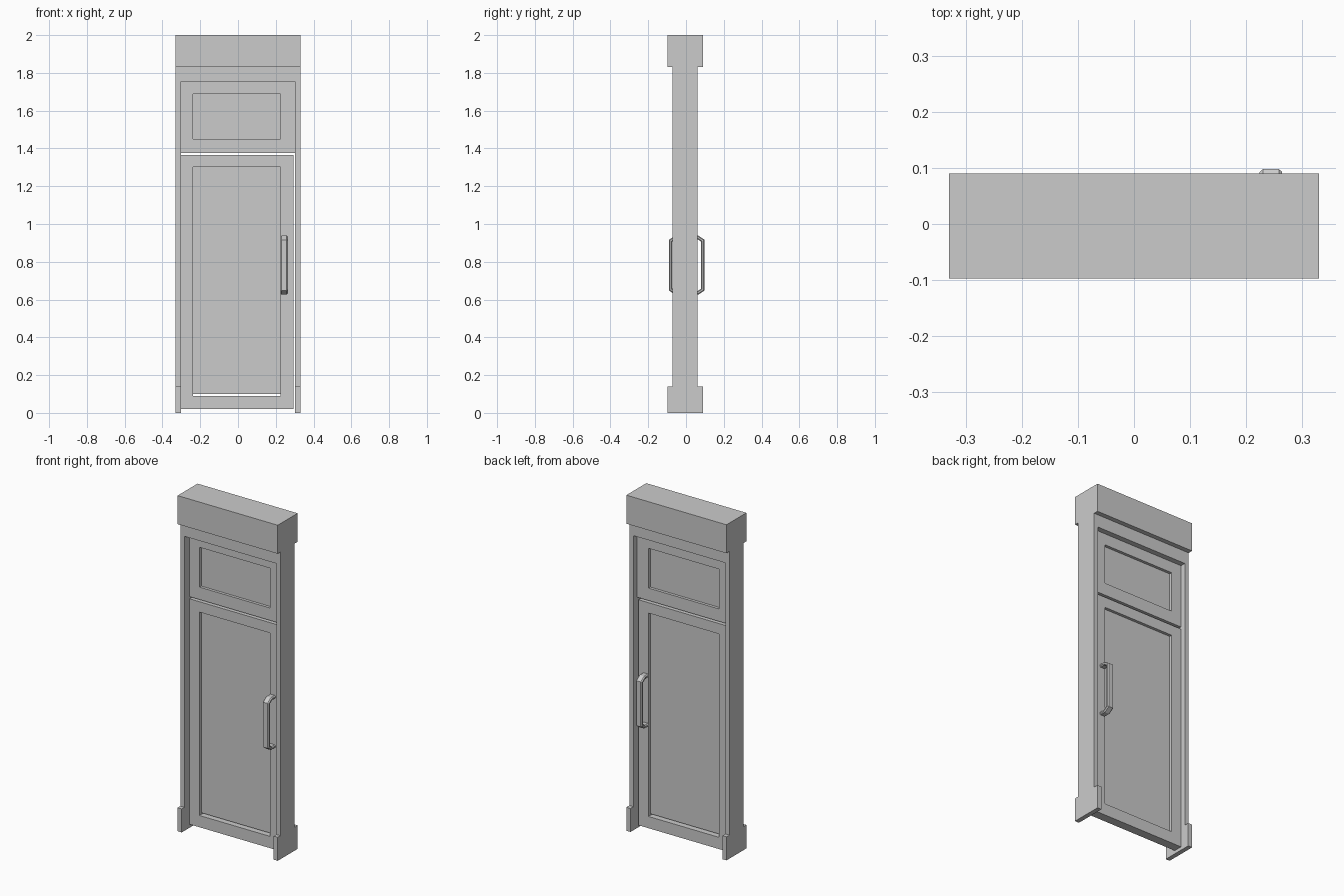
import bpy, bmesh

if "Cube" in bpy.data.objects:
    bpy.data.objects.remove(bpy.data.objects["Cube"])


def finish(name, bm):
    bmesh.ops.recalc_face_normals(bm, faces=bm.faces)
    mesh = bpy.data.meshes.new(name)
    bm.to_mesh(mesh)
    bm.free()
    obj = bpy.data.objects.new(name, mesh)
    bpy.context.collection.objects.link(obj)
    return obj


def prism(name, outline, y0, y1):
    """Extrude an (x, z) outline from y0 to y1."""
    bm = bmesh.new()
    face = bm.faces.new([bm.verts.new((x, y0, z)) for x, z in outline])
    new = bmesh.ops.extrude_face_region(bm, geom=[face])["geom"]
    verts = [v for v in new if isinstance(v, bmesh.types.BMVert)]
    bmesh.ops.translate(bm, verts=verts, vec=(0, y1 - y0, 0))
    return finish(name, bm)


def rect(x0, x1, z0, z1):
    return [(x0, z0), (x1, z0), (x1, z1), (x0, z1)]


def loft(name, rings, closed):
    """Bridge a list of equal vertex rings; join last to first if closed, else cap."""
    bm = bmesh.new()
    loops = [[bm.verts.new(p) for p in ring] for ring in rings]
    n = len(loops[0])
    pairs = list(zip(loops, loops[1:] + loops[:1]))
    for a, b in pairs if closed else pairs[:-1]:
        for i in range(n):
            j = (i + 1) % n
            bm.faces.new((a[i], a[j], b[j], b[i]))
    if not closed:
        bm.faces.new(loops[0])
        bm.faces.new(loops[-1])
    return finish(name, bm)


def frame(name, outer, inner, y0, y1):
    """Rectangular frame with an open middle."""
    rings = [[(x, y, z) for x, z in r]
             for r, y in ((outer, y0), (outer, y1), (inner, y1), (inner, y0))]
    return loft(name, rings, True)


W, IN = 0.33, 0.303            # half width, inner face of the jambs
JAMB_Y = (-0.072, 0.062)
BLOCK_Y = (-0.097, 0.09)
DOOR_Y = (-0.023, 0.03)
PANEL_Y = (-0.006, 0.013)

# Surround: jambs and head in one piece, lintel and plinth blocks
prism("door_surround", [(-W, 0.14), (-IN, 0.14), (-IN, 1.755), (IN, 1.755),
                        (IN, 0.14), (W, 0.14), (W, 1.83), (-W, 1.83)], *JAMB_Y)
prism("lintel", rect(-W, W, 1.83, 2.0), *BLOCK_Y)
for side, x0, x1 in (("left", -W, -IN), ("right", IN, W)):
    prism(side + "_plinth_block", rect(x0, x1, 0, 0.14), *BLOCK_Y)

# Fixed transom above the door
opening = rect(-0.238, 0.226, 1.451, 1.688)
frame("transom_frame", rect(-IN, IN, 1.377, 1.755), opening, *DOOR_Y)
prism("transom_panel", opening, *PANEL_Y)

# Door leaf with a narrow slit below its panel
frame("door_frame", rect(-IN, 0.293, 0.02, 1.364),
      rect(-0.238, 0.226, 0.09, 1.302), *DOOR_Y)
prism("door_panel", rect(-0.238, 0.226, 0.1, 1.302), *PANEL_Y)

# Pull handles: chamfered section swept between outer and inner (y, z) paths
HX, HZ, MID = 0.244, 0.7825, sum(DOOR_Y) / 2
outer = [(0.03, 0.156), (0.066, 0.156), (0.098, 0.134)]
inner = [(0.03, 0.138), (0.060, 0.138), (0.080, 0.124)]
outer += [(y, -z) for y, z in reversed(outer)]
inner += [(y, -z) for y, z in reversed(inner)]
section = [(-0.014, 0), (0.014, 0), (0.02, 0.28), (0.02, 0.72),
           (0.014, 1), (-0.014, 1), (-0.02, 0.72), (-0.02, 0.28)]
for name, s in (("back_handle", 1), ("front_handle", -1)):
    rings = []
    for (yo, zo), (yi, zi) in zip(outer, inner):
        rings.append([(HX + x, MID + s * (yi + (yo - yi) * t - MID),
                       HZ + zi + (zo - zi) * t) for x, t in section])
    loft(name, rings, False)
